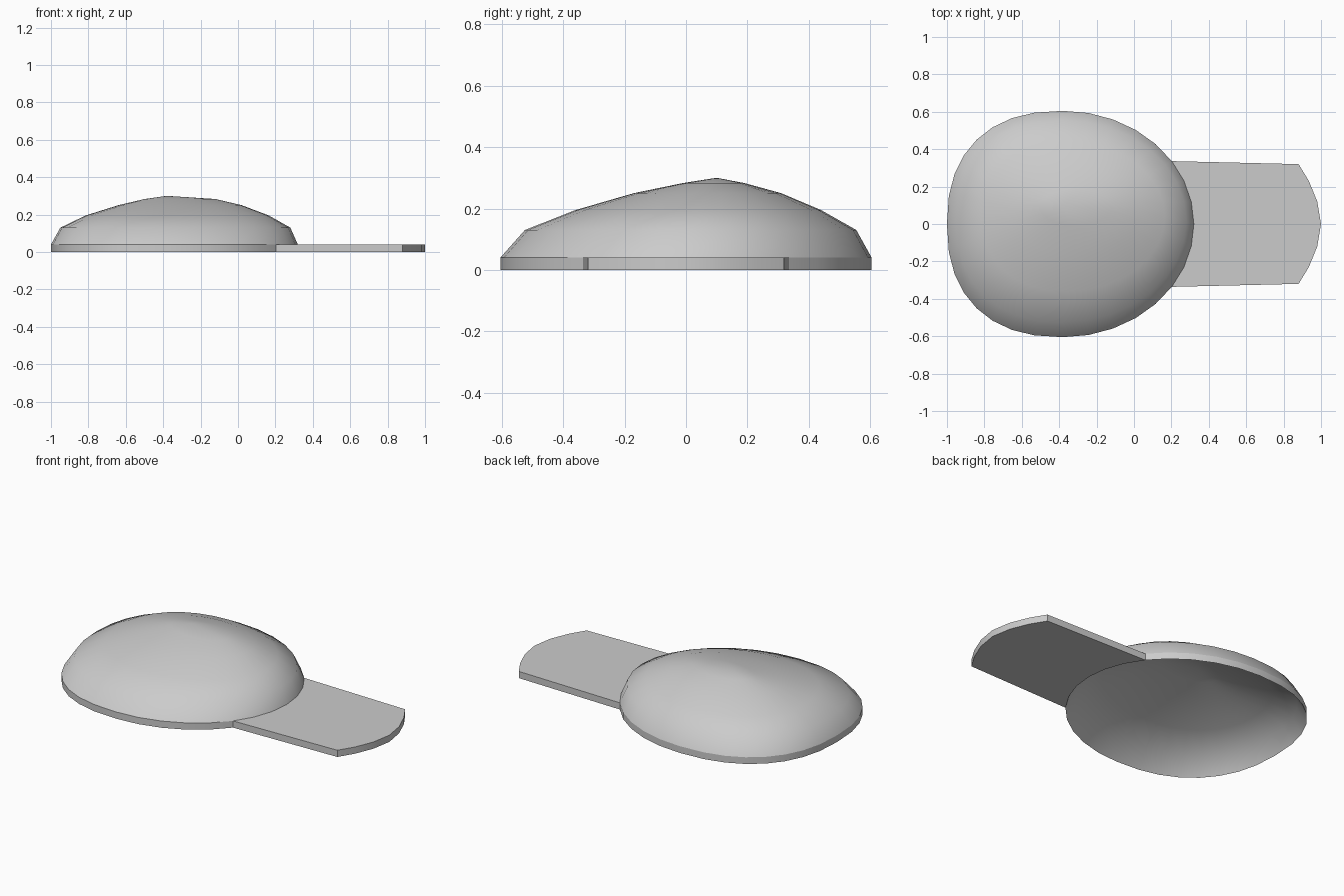
import bpy, bmesh
from math import sin, cos, pi, radians

if "Cube" in bpy.data.objects:
    bpy.data.objects.remove(bpy.data.objects["Cube"])

N = 32                     # sides of the crown
T = 0.04                   # sheet thickness of crown and bill
BILL = 3                   # rim steps either side of +x where the bill joins


def ring_point(i, cx, cy, left, right, ry, p):
    """Oval with a rounder right half and a fuller left half (exponent p)."""
    a = 2 * pi * i / N
    c, s = cos(a), sin(a)
    if c >= 0:
        return cx + right * c, cy + ry * s
    sign = 1 if s >= 0 else -1
    return cx - left * abs(c) ** (2 / p), cy + ry * sign * abs(s) ** (2 / p)


def add_object(bm, name):
    bmesh.ops.recalc_face_normals(bm, faces=bm.faces[:])
    mesh = bpy.data.meshes.new(name)
    bm.to_mesh(mesh)
    bm.free()
    ob = bpy.data.objects.new(name, mesh)
    bpy.context.collection.objects.link(ob)
    return ob


# Crown: thin dome sheet, peak off centre (cx, cy, left, right, ry, p), z
RIM = (-0.38, 0.0, 0.62, 0.70, 0.605, 2.35)
rings = [
    (RIM, T),
    ((-0.38, 0.015, 0.57, 0.66, 0.54, 2.3), 0.13),
    ((-0.36, 0.04, 0.455, 0.525, 0.40, 2.2), 0.195),
    ((-0.32, 0.07, 0.32, 0.34, 0.24, 2.0), 0.25),
    ((-0.31, 0.09, 0.19, 0.19, 0.10, 2.0), 0.283),
]
bm = bmesh.new()
rims = []
for drop in (0, T):        # outer skin, then the same skin lowered
    loops = [[bm.verts.new((*ring_point(i, *r), z - drop)) for i in range(N)]
             for r, z in rings]
    for low, high in zip(loops, loops[1:]):
        for i in range(N):
            j = (i + 1) % N
            bm.faces.new((low[i], low[j], high[j], high[i]))
    peak = bm.verts.new((-0.38, 0.10, 0.30 - drop))
    for i in range(N):
        bm.faces.new((loops[-1][i], loops[-1][(i + 1) % N], peak))
    rims.append(loops[0])
upper, lower = rims
for i in range(BILL, N - BILL):          # rim wall, open where the bill joins
    j = (i + 1) % N
    bm.faces.new((lower[i], lower[j], upper[j], upper[i]))
for f in bm.faces:
    f.smooth = True
for rim in rims:                         # crisp rim edges
    for i in range(N):
        e = bm.edges.get((rim[i], rim[(i + 1) % N]))
        e.smooth = False
add_object(bm, "crown")

# Bill: flat slab that follows the crown rim and ends in a shallow arc
inner = [ring_point(i, *RIM) for i in range(BILL, -BILL - 1, -1)]
half = [(0.88, 0.32), (0.935, 0.23), (0.98, 0.12)]
outer = [(x, -y) for x, y in half] + [(1.0, 0.0)] + half[::-1]
outline = inner + outer
bm = bmesh.new()
bottom = [bm.verts.new((x, y, 0)) for x, y in outline]
top = [bm.verts.new((x, y, T)) for x, y in outline]
bm.faces.new(bottom)
bm.faces.new(top)
count = len(outline)
for i in range(len(inner) - 1, count):   # outer walls only
    j = (i + 1) % count
    bm.faces.new((bottom[i], bottom[j], top[j], top[i]))
bill = add_object(bm, "bill")
bpy.context.view_layer.objects.active = bill
bill.select_set(True)
bpy.ops.object.shade_smooth_by_angle(angle=radians(30))
